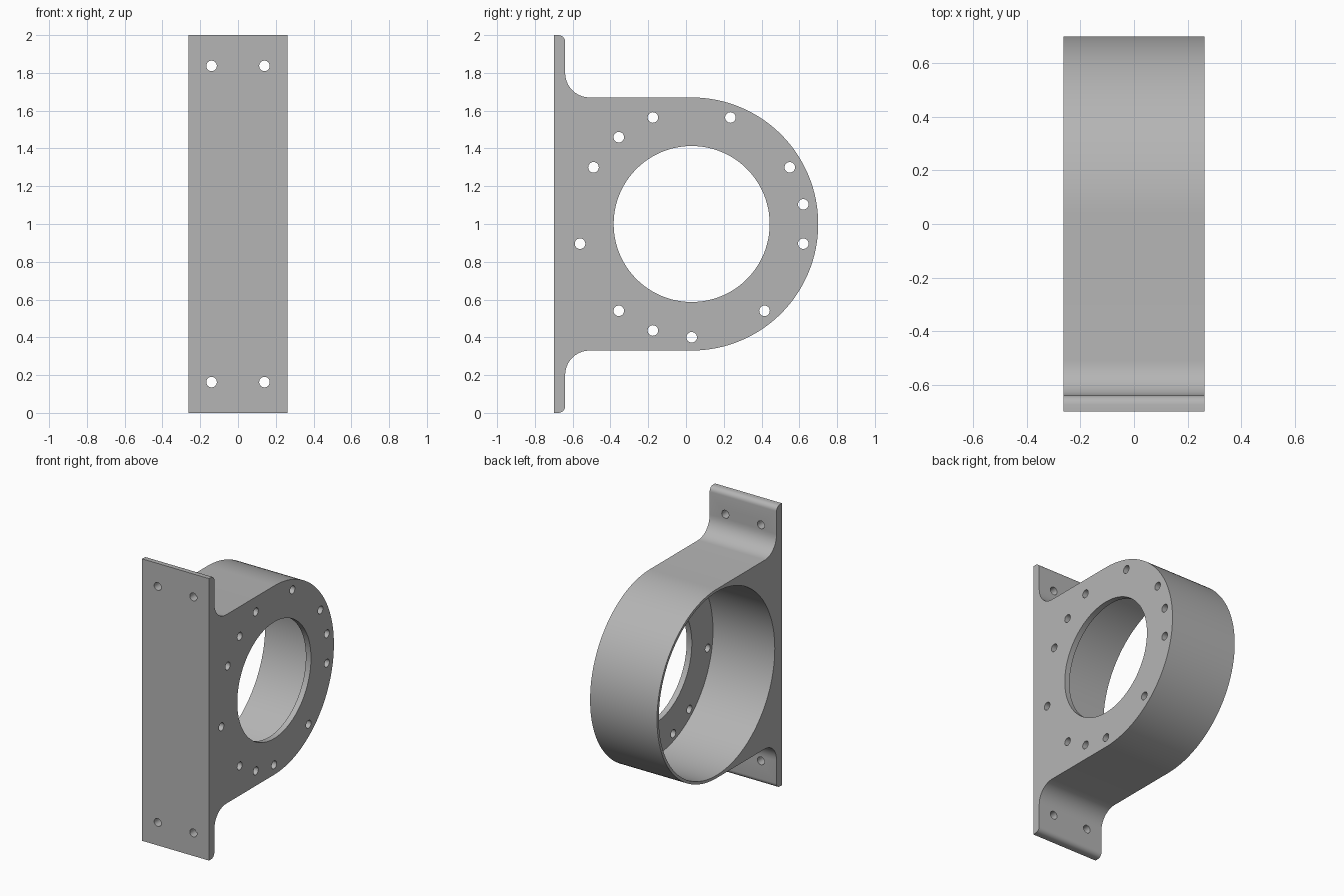
import bpy, bmesh
from math import sin, cos, pi, radians
from mathutils import Matrix, Vector

cube = bpy.data.objects.get("Cube")
if cube:
    bpy.data.objects.remove(cube, do_unlink=True)

HALF_W = 0.2625            # half width along x
CY, CZ = 0.03, 1.0         # bore axis
OUTER_R, BORE_R, LIP_R = 0.67, 0.65, 0.413
LIP_T = 0.04               # thickness of the drilled face
FRONT, FLANGE = -0.70, -0.64
HOLE_R, BOLT_R = 0.028, 0.6
FILLET, TIP = 0.13, 0.035

grey = bpy.data.materials.new("plain grey")
grey.use_nodes = True
color = (0.46, 0.46, 0.46, 1)
grey.diffuse_color = color
grey.node_tree.nodes["Principled BSDF"].inputs["Base Color"].default_value = color


def arc(y, z, r, start, end, steps):
    angles = [radians(start + (end - start) * i / steps) for i in range(steps + 1)]
    return [(y + r * cos(a), z + r * sin(a)) for a in angles]


def mesh_object(name, bm):
    mesh = bpy.data.meshes.new(name)
    bm.to_mesh(mesh)
    bm.free()
    obj = bpy.data.objects.new(name, mesh)
    bpy.context.collection.objects.link(obj)
    return obj


def cylinder(bm, center, radius, depth, axis, sides):
    turn = Vector((0, 0, 1)).rotation_difference(Vector(axis)).to_matrix().to_4x4()
    bmesh.ops.create_cone(bm, cap_ends=True, segments=sides, radius1=radius,
                          radius2=radius, depth=depth,
                          matrix=Matrix.Translation(center) @ turn)


def cut(obj, name, bm):
    cutter = mesh_object(name, bm)
    cutter.hide_render = True
    mod = obj.modifiers.new(name, 'BOOLEAN')
    mod.operation = 'DIFFERENCE'
    mod.solver = 'EXACT'
    mod.object = cutter
    bpy.ops.object.modifier_apply(modifier=name)
    bpy.data.objects.remove(cutter, do_unlink=True)


# Housing: upper half of the side profile, mirrored, extruded along x
upper = arc(CY, CZ, OUTER_R, 0, 90, 32)
upper += arc(FLANGE + FILLET, CZ + OUTER_R + FILLET, FILLET, 270, 180, 10)
upper += arc(FLANGE - TIP, 2 - TIP, TIP, 0, 90, 6)
upper.append((FRONT, 2))
profile = upper + [(y, 2 - z) for y, z in reversed(upper[1:])]

bm = bmesh.new()
face = bm.faces.new([bm.verts.new((-HALF_W, y, z)) for y, z in profile])
side = bmesh.ops.extrude_face_region(bm, geom=[face])
bmesh.ops.translate(bm, vec=(2 * HALF_W, 0, 0),
                    verts=[v for v in side["geom"] if isinstance(v, bmesh.types.BMVert)])
bmesh.ops.recalc_face_normals(bm, faces=bm.faces)
housing = mesh_object("bearing_housing", bm)
housing.data.materials.append(grey)
bpy.context.view_layer.objects.active = housing
housing.select_set(True)

# Deep bore, open on the right side and stopping at the drilled face
bm = bmesh.new()
cylinder(bm, (-LIP_T - 0.1, CY, CZ), BORE_R, 2 * HALF_W + 0.2, (1, 0, 0), 128)
cut(housing, "deep_bore_cutter", bm)

# Smaller opening and ring of bolt holes through the drilled face
bm = bmesh.new()
cylinder(bm, (HALF_W, CY, CZ), LIP_R, 0.3, (1, 0, 0), 96)
for step in (1, 3, 7, 11, 13, 15, 19, 23, 25, 27, 31, 35):
    a = step * pi / 18
    cylinder(bm, (HALF_W, CY + BOLT_R * cos(a), CZ + BOLT_R * sin(a)),
             HOLE_R, 0.3, (1, 0, 0), 24)
cut(housing, "face_holes_cutter", bm)

# Mounting holes through the flange ears
bm = bmesh.new()
for x in (-0.14, 0.14):
    for z in (0.163, 1.837):
        cylinder(bm, (x, FRONT, z), HOLE_R, 0.3, (0, 1, 0), 24)
cut(housing, "flange_holes_cutter", bm)

bpy.ops.object.shade_smooth_by_angle(angle=radians(30))
